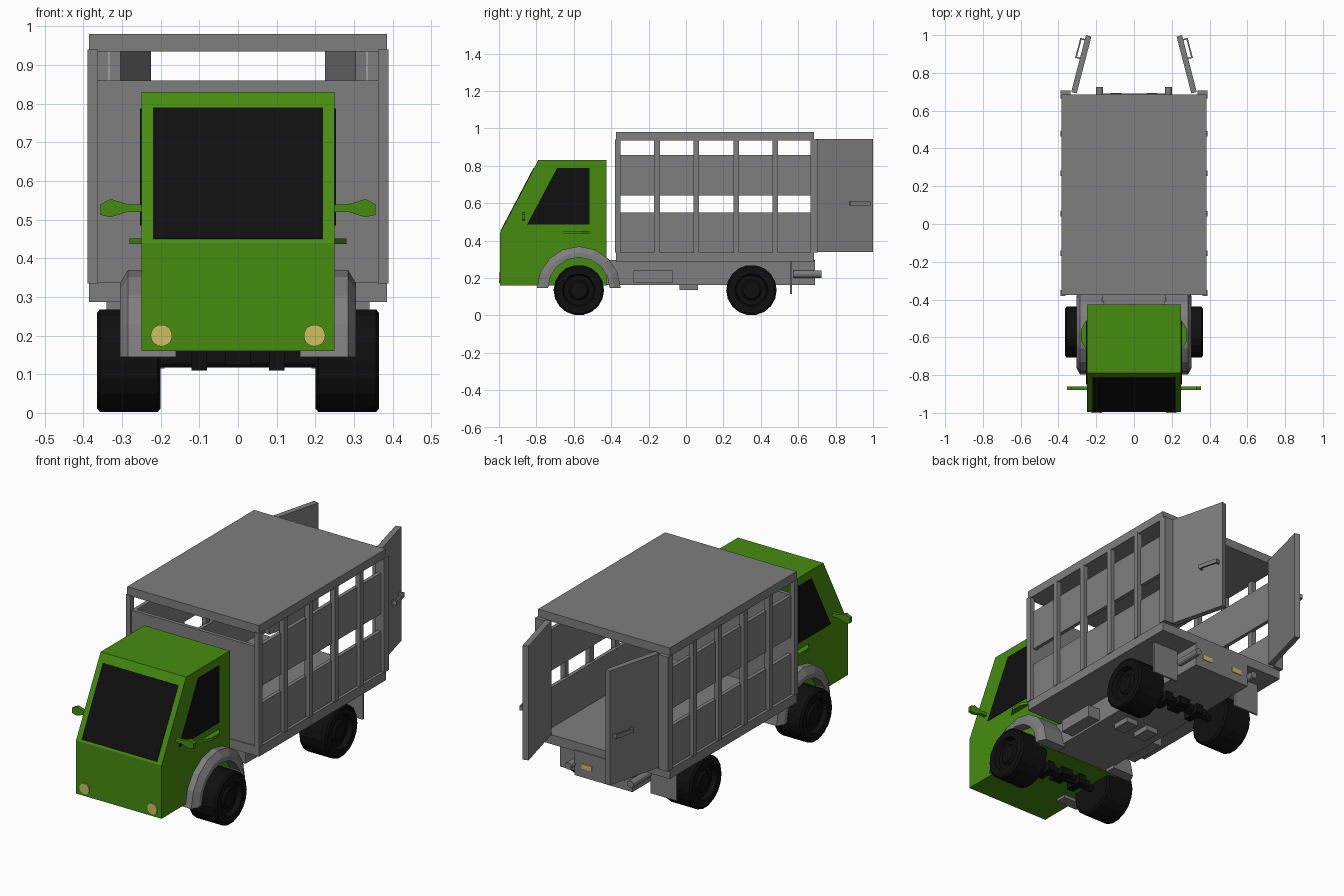
import bpy, bmesh, math
from mathutils import Vector, Matrix

if "Cube" in bpy.data.objects:
    bpy.data.objects.remove(bpy.data.objects["Cube"])


def material(name, r, g, b):
    m = bpy.data.materials.new(name)
    m.diffuse_color = (r, g, b, 1)
    m.use_nodes = True
    m.node_tree.nodes["Principled BSDF"].inputs["Base Color"].default_value = m.diffuse_color
    return m


GREEN = material("green_paint", 0.062, 0.262, 0.005)
GREY = material("grey_metal", 0.21, 0.21, 0.21)
BLACK = material("black_rubber_and_glass", 0.005, 0.005, 0.005)
YELLOW = material("yellow_lamp", 0.62, 0.53, 0.12)


def make(name, verts, faces, mat):
    me = bpy.data.meshes.new(name)
    me.from_pydata([tuple(v) for v in verts], [], faces)
    bm = bmesh.new()
    bm.from_mesh(me)
    bmesh.ops.recalc_face_normals(bm, faces=bm.faces)
    bm.to_mesh(me)
    bm.free()
    me.materials.append(mat)
    ob = bpy.data.objects.new(name, me)
    bpy.context.collection.objects.link(ob)
    return ob


def prism(name, pts, offset, mat):
    """Flat polygon pushed along an offset vector."""
    n, off = len(pts), Vector(offset)
    verts = [Vector(p) for p in pts] + [Vector(p) + off for p in pts]
    faces = [list(range(n)), list(range(n, 2 * n))]
    faces += [(i, (i + 1) % n, n + (i + 1) % n, n + i) for i in range(n)]
    return make(name, verts, faces, mat)


def box(name, x, y, z, mat=GREY):
    pts = [(x[0], y[0], z[0]), (x[1], y[0], z[0]), (x[1], y[1], z[0]), (x[0], y[1], z[0])]
    return prism(name, pts, (0, 0, z[1] - z[0]), mat)


def pair(s, a, b):
    """x range on side s"""
    return tuple(sorted((s * a, s * b)))


def sweep(name, section, cy, cz, a0, a1, n, s, mat, closed_section):
    """Revolve (x, radius) points about an x-parallel axis."""
    k, full = len(section), abs(a1 - a0) > 6.28
    rings = n if full else n + 1
    verts, faces = [], []
    for i in range(rings):
        a = a0 + (a1 - a0) * i / n
        verts += [(s * x, cy + r * math.cos(a), cz + r * math.sin(a)) for x, r in section]
    for i in range(n):
        j = (i + 1) % rings
        for p in range(k if closed_section else k - 1):
            q = (p + 1) % k
            faces.append((i * k + p, i * k + q, j * k + q, j * k + p))
    ends = range(0, rings * k, k)
    if full:
        faces += [list(ends), [e + k - 1 for e in ends]]
    else:
        faces += [list(range(k)), list(range(n * k, n * k + k))]
    return make(name, verts, faces, mat)


def rod(name, c, axis, r, length, mat, sides=12):
    pts_axis = Vector(axis)
    rot = pts_axis.to_track_quat('Z', 'Y')
    pts = [Vector(c) + rot @ Vector((r * math.cos(t), r * math.sin(t), 0))
           for t in [2 * math.pi * i / sides for i in range(sides)]]
    return prism(name, pts, pts_axis * length, mat)


# Cab, with the windscreen and side windows
prism("cab", [(-0.25, y, z) for y, z in [(-0.995, 0.16), (-0.995, 0.44), (-0.79, 0.83), (-0.425, 0.83), (-0.425, 0.16)]],
      (0.5, 0, 0), GREEN)
slope = Vector((0, 0.205, 0.39))
normal = Vector((0, -0.39, 0.205)).normalized()


def on_slope(x, z):
    return Vector((x, -0.995, 0.44)) + slope * ((z - 0.44) / 0.39)


prism("windscreen", [on_slope(x, z) - normal * 0.003 for x, z in [(-0.22, 0.45), (0.22, 0.45), (0.22, 0.788), (-0.22, 0.788)]],
      normal * 0.006, BLACK)

for s in (-1, 1):
    prism("side_window", [(s * 0.247, y, z) for y, z in [(-0.85, 0.485), (-0.69, 0.787), (-0.515, 0.787), (-0.515, 0.485)]],
          (s * 0.006, 0, 0), BLACK)
    # Cab door handle
    prism("cab_handle", [(s * x, y, 0.437) for x, y in [(0.245, -0.675), (0.28, -0.62), (0.28, -0.555), (0.245, -0.50)]],
          (0, 0, 0.014), GREEN)
    # Mirror arm and head
    prism("mirror", [(s * x, -0.878, z) for x, z in
                     [(0.245, 0.52), (0.285, 0.52), (0.33, 0.506), (0.355, 0.512),
                      (0.355, 0.54), (0.33, 0.553), (0.285, 0.54), (0.245, 0.538)]], (0, 0.018, 0), GREEN)
    # Headlamp
    rod("headlamp", (s * 0.198, -0.99, 0.2), (0, -1, 0), 0.028, 0.010, YELLOW, 20)

    # Front mudguard with chamfered outer edge
    sweep("mudguard", [(0.16, 0.165), (0.16, 0.224), (0.285, 0.224), (0.305, 0.19), (0.305, 0.165)],
          -0.573, 0.145, 0, math.pi, 8, s, GREY, True)

    # Wheels with recessed hubs
    for y in (-0.573, 0.35):
        sweep("wheel", [(0.2, 0.07), (0.2, 0.125), (0.208, 0.135), (0.357, 0.135), (0.365, 0.125),
                        (0.365, 0.088), (0.34, 0.08), (0.34, 0.055), (0.352, 0.045)],
              y, 0.135, 0, 2 * math.pi, 18, s, BLACK, False)
        box("spring_block", pair(s, 0.08, 0.12), (y - 0.05, y + 0.05), (0.11, 0.16), BLACK)

    # Mudflap, exhaust, tank and rear lamp
    box("mudflap", pair(s, 0.19, 0.34), (0.556, 0.566), (0.115, 0.29))
    rod("exhaust", (s * 0.182, 0.575, 0.22), (0, 1, 0), 0.019, 0.15, GREY)
    box("side_tank", pair(s, 0.16, 0.24), (-0.28, -0.07), (0.175, 0.24))
    box("rear_lamp", pair(s, 0.065, 0.125), (0.68, 0.694), (0.21, 0.235), YELLOW)
    box("under_box", pair(s, 0.03, 0.10), (-0.035, 0.065), (0.135, 0.17))

    # Side walls: two panels behind upright posts
    for z in ((0.33, 0.55), (0.64, 0.857)):
        box("side_panel", pair(s, 0.35, 0.37), (-0.37, 0.68), z)
    for y in (-0.365, -0.155, 0.055, 0.268, 0.478):
        box("side_post", pair(s, 0.362, 0.389), (y - 0.015, y + 0.015), (0.335, 0.94))
    box("rear_post", pair(s, 0.335, 0.389), (0.665, 0.706), (0.335, 0.94))

    # Open rear door with its grip
    hinge, tip = Vector((s * 0.318, 0.695, 0.34)), Vector((s * 0.24, 0.996, 0.34))
    d = (tip - hinge).normalized()
    out = Vector((s * d.y, -s * d.x, 0))
    prism("rear_door", [hinge - out * 0.015, tip - out * 0.015, tip + out * 0.015, hinge + out * 0.015],
          (0, 0, 0.603), GREY)
    up = Vector((0, 0, 0.247))
    a, b = hinge + d * 0.18 + out * 0.01 + up, hinge + d * 0.29 + out * 0.01 + up
    t = 0.008
    grip = [a, a + out * 0.03, b + out * 0.03, b, b - d * t, b - d * t + out * (0.03 - t),
            a + d * t + out * (0.03 - t), a + d * t]
    prism("door_grip", grip, (0, 0, 0.022), GREY)

# Chassis, bed and roof
box("chassis", (-0.17, 0.17), (-0.44, 0.69), (0.163, 0.295))
box("bed", (-0.385, 0.385), (-0.375, 0.685), (0.287, 0.337))
box("roof", (-0.385, 0.385), (-0.375, 0.685), (0.935, 0.98))
box("front_wall", (-0.37, 0.37), (-0.37, -0.35), (0.33, 0.86))

# Axles and differentials
for y in (-0.573, 0.35):
    rod("axle", (-0.25, y, 0.135), (1, 0, 0), 0.018, 0.5, BLACK)
    box("axle_beam", (-0.17, 0.17), (y - 0.02, y + 0.02), (0.128, 0.165), BLACK)
    box("differential", (-0.033, 0.033), (y - 0.05, y + 0.05), (0.124, 0.165), BLACK)
